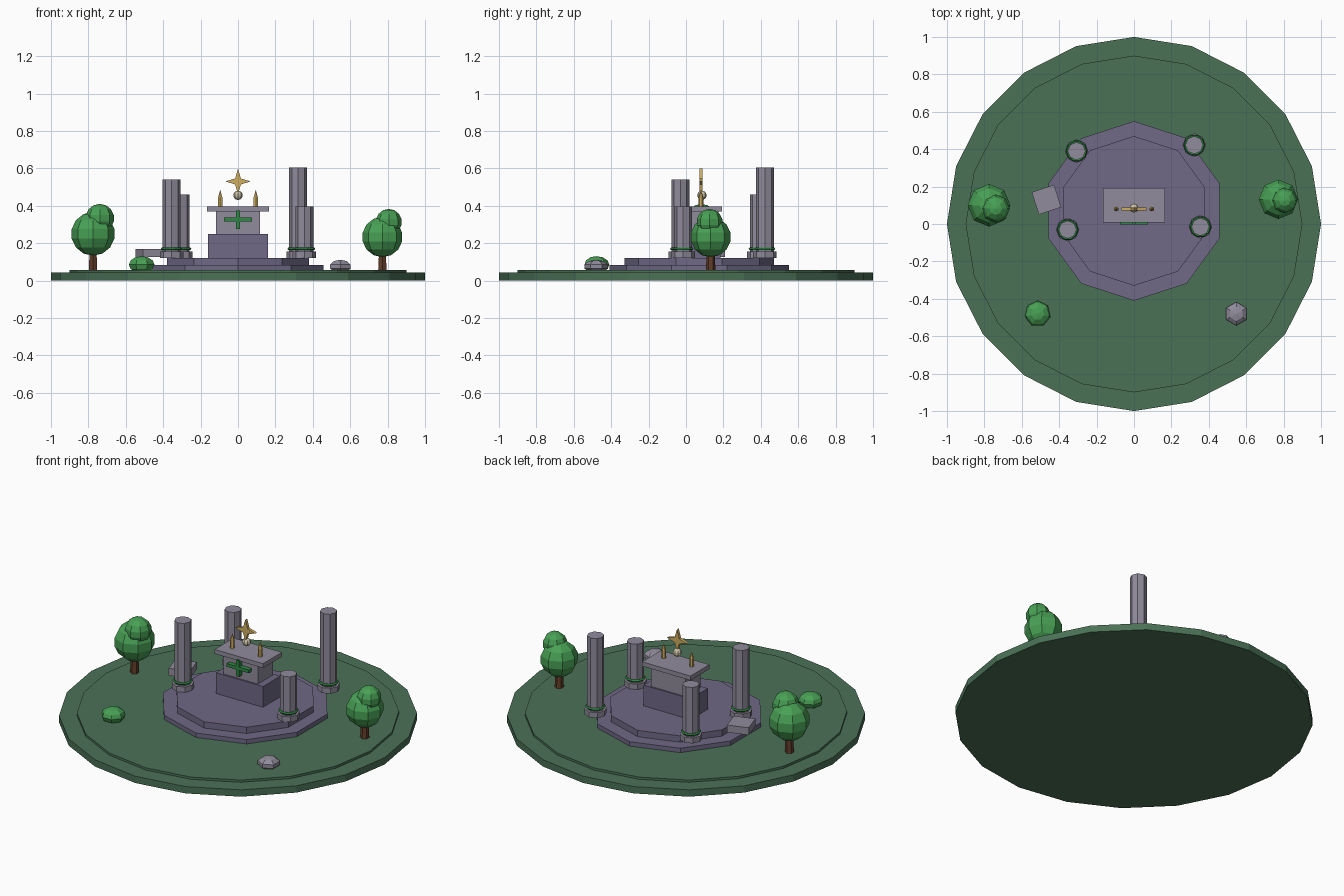
import bpy, bmesh, math

cube = bpy.data.objects.get("Cube")
if cube:
    bpy.data.objects.remove(cube, do_unlink=True)


def material(name, rgb):
    m = bpy.data.materials.new(name)
    m.use_nodes = True
    m.diffuse_color = (*rgb, 1)
    m.node_tree.nodes["Principled BSDF"].inputs["Base Color"].default_value = (*rgb, 1)
    return m


grass = material("grass", (0.068, 0.165, 0.092))
paving = material("purple stone", (0.16, 0.14, 0.24))
stone = material("pale stone", (0.28, 0.26, 0.33))
leaf = material("leaf green", (0.065, 0.35, 0.09))
bark = material("bark", (0.12, 0.045, 0.022))
gold = material("gold", (0.62, 0.42, 0.12))
pearl = material("pearl", (0.62, 0.55, 0.40))
vine = material("vine green", (0.03, 0.25, 0.06))


def finish(name, mat):
    obj = bpy.context.object
    obj.name = name
    obj.data.materials.append(mat)
    return obj


def prism(name, mat, x, y, z0, z1, r, sides, top=None):
    bpy.ops.mesh.primitive_cone_add(vertices=sides, radius1=r, radius2=r if top is None else top,
                                    depth=z1 - z0, location=(x, y, (z0 + z1) / 2))
    return finish(name, mat)


def box(name, mat, x, y, z0, z1, w, d, turn=0):
    bpy.ops.mesh.primitive_cube_add(size=1, location=(x, y, (z0 + z1) / 2), rotation=(0, 0, turn))
    obj = finish(name, mat)
    obj.scale = (w, d, z1 - z0)
    return obj


def ball(name, mat, x, y, z, r, squash=1, segments=8, rings=7):
    bpy.ops.mesh.primitive_uv_sphere_add(segments=segments, ring_count=rings, radius=r, location=(x, y, z))
    obj = finish(name, mat)
    obj.scale.z = squash
    return obj


# Ground and stepped platform
prism("ground_rim", grass, 0, 0, 0, 0.042, 1, 20)
prism("ground_top", grass, 0, 0, 0.042, 0.056, 0.9, 20)
prism("platform_lower", paving, 0, 0.07, 0.05, 0.083, 0.48, 10)
prism("platform_upper", paving, 0, 0.07, 0.083, 0.122, 0.4, 10)

# Altar
box("altar_base", paving, 0, 0.1, 0.122, 0.25, 0.32, 0.17)
box("altar_body", stone, 0, 0.1, 0.25, 0.368, 0.235, 0.15)
box("altar_slab", stone, 0, 0.1, 0.368, 0.395, 0.33, 0.185)
box("cross_bar", vine, 0, 0.012, 0.316, 0.336, 0.15, 0.03)
box("cross_post", vine, 0, 0.0115, 0.276, 0.376, 0.02, 0.03)

# Candles
for side, x in (("right", -0.095), ("left", 0.095)):
    prism("candle_" + side, gold, x, 0.08, 0.395, 0.445, 0.013, 6)
    prism("candle_tip_" + side, gold, x, 0.08, 0.445, 0.485, 0.013, 6, top=0)

# Floating pearl and four-pointed star
ball("pearl", pearl, 0, 0.085, 0.456, 0.025)
bm = bmesh.new()
points = []
for i in range(8):
    r = 0.022 if i % 2 else 0.068
    a = i * math.pi / 4
    points.append(bm.verts.new((r * math.cos(a), -0.009, r * math.sin(a))))
face = bm.faces.new(points)
extruded = bmesh.ops.extrude_face_region(bm, geom=[face])["geom"]
bmesh.ops.translate(bm, vec=(0, 0.018, 0), verts=[v for v in extruded if isinstance(v, bmesh.types.BMVert)])
bmesh.ops.recalc_face_normals(bm, faces=bm.faces)
mesh = bpy.data.meshes.new("star")
bm.to_mesh(mesh)
bm.free()
mesh.materials.append(gold)
star = bpy.data.objects.new("star", mesh)
star.location = (0, 0.08, 0.53)
bpy.context.collection.objects.link(star)

# Broken pillars, each with a base and a ring of vine
pillars = {
    "front_right": (-0.355, -0.03, 0.54),
    "back_right": (-0.307, 0.39, 0.46),
    "back_left": (0.322, 0.422, 0.605),
    "front_left": (0.355, -0.015, 0.395),
}
for name, (x, y, top) in pillars.items():
    prism("pillar_base_" + name, stone, x, y, 0.122, 0.155, 0.063, 8)
    prism("pillar_" + name, stone, x, y, 0.155, top, 0.048, 8)
    bpy.ops.mesh.primitive_torus_add(major_segments=10, minor_segments=5, major_radius=0.05,
                                     minor_radius=0.008, location=(x, y, 0.17))
    finish("vine_ring_" + name, vine)

# Fallen block
box("fallen_block", stone, -0.468, 0.13, 0.125, 0.17, 0.126, 0.126, math.radians(18))

# Trees: position, trunk top, main crown and small crown
trees = {
    "right": (-0.775, 0.1, 0.25, 0.117, (0.036, -0.018, 0.333), 0.077),
    "left": (0.772, 0.132, 0.233, 0.108, (0.034, -0.006, 0.313), 0.07),
}
for side, (x, y, z, r, (dx, dy, z2), r2) in trees.items():
    prism("trunk_" + side, bark, x, y, 0.05, z - 0.06, 0.026, 6, top=0.02)
    ball("crown_" + side, leaf, x, y, z, r)
    ball("small_crown_" + side, leaf, x + dx, y + dy, z2, r2)

# Bush and rock
ball("bush", leaf, -0.515, -0.48, 0.085, 0.07, 0.65, 7, 6)
ball("rock", stone, 0.547, -0.48, 0.075, 0.066, 0.55, 6, 5)
